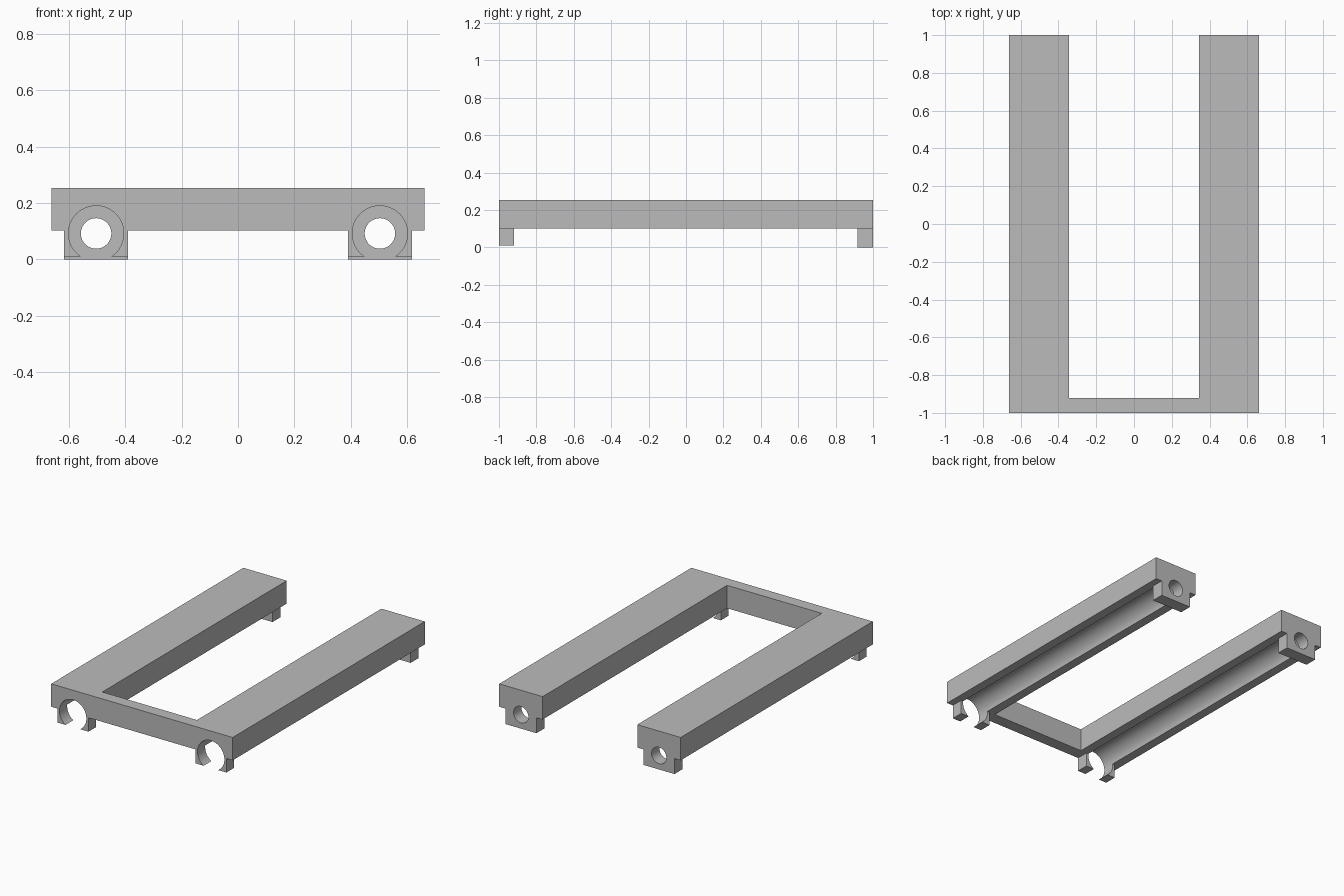
import bpy
import bmesh
from math import radians
from mathutils import Matrix

cube = bpy.data.objects.get("Cube")
if cube:
    bpy.data.objects.remove(cube, do_unlink=True)

grey = bpy.data.materials.new("plain_grey")
grey.use_nodes = True
colour = (0.5, 0.5, 0.5, 1)
grey.diffuse_color = colour
grey.node_tree.nodes["Principled BSDF"].inputs["Base Color"].default_value = colour

RAIL_X, RAIL_HALF, FOOT_HALF = 0.503, 0.158, 0.113
BASE, TOP = 0.102, 0.253
BORE_Z = 0.092
FRONT_WALL, BACK_WALL = -0.92, 0.917


def make_object(name, bm):
    bmesh.ops.recalc_face_normals(bm, faces=bm.faces)
    mesh = bpy.data.meshes.new(name)
    bm.to_mesh(mesh)
    bm.free()
    mesh.materials.append(grey)
    obj = bpy.data.objects.new(name, mesh)
    bpy.context.collection.objects.link(obj)
    return obj


def box(name, x0, x1, y0, y1, z0, z1):
    bm = bmesh.new()
    bmesh.ops.create_cube(bm, size=1)
    bmesh.ops.scale(bm, vec=(x1 - x0, y1 - y0, z1 - z0), verts=bm.verts)
    bmesh.ops.translate(bm, vec=((x0 + x1) / 2, (y0 + y1) / 2, (z0 + z1) / 2), verts=bm.verts)
    return make_object(name, bm)


def bore(name, x, radius, y0, y1):
    bm = bmesh.new()
    spot = Matrix.Translation((x, (y0 + y1) / 2, BORE_Z)) @ Matrix.Rotation(radians(90), 4, "X")
    bmesh.ops.create_cone(bm, cap_ends=True, segments=64, radius1=radius,
                          radius2=radius, depth=y1 - y0, matrix=spot)
    return make_object(name, bm)


def combine(target, tool, operation):
    # Apply a boolean and discard its helper
    tool.hide_render = True
    mod = target.modifiers.new(operation.lower(), "BOOLEAN")
    mod.operation, mod.solver, mod.object = operation, "EXACT", tool
    bpy.ops.object.select_all(action="DESELECT")
    bpy.context.view_layer.objects.active = target
    target.select_set(True)
    bpy.ops.object.modifier_apply(modifier=mod.name)
    bpy.data.objects.remove(tool, do_unlink=True)


# U-shaped frame: two rails joined by a thin front crossbar
outer, inner = RAIL_X + RAIL_HALF, RAIL_X - RAIL_HALF
outline = [(-outer, -1), (outer, -1), (outer, 1), (inner, 1),
           (inner, FRONT_WALL), (-inner, FRONT_WALL), (-inner, 1), (-outer, 1)]
bm = bmesh.new()
face = bm.faces.new([bm.verts.new((x, y, BASE)) for x, y in outline])
top = bmesh.ops.extrude_face_region(bm, geom=[face])
bmesh.ops.translate(bm, vec=(0, 0, TOP - BASE),
                    verts=[v for v in top["geom"] if isinstance(v, bmesh.types.BMVert)])
frame = make_object("channel_frame", bm)

for side in (-1, 1):
    x = side * RAIL_X
    # Open front clip and solid rear end block
    combine(frame, box("front_clip", x - FOOT_HALF, x + FOOT_HALF,
                       -1, FRONT_WALL, 0.01, BASE + 0.05), "UNION")
    combine(frame, box("rear_block", x - FOOT_HALF, x + FOOT_HALF,
                       BACK_WALL, 1, 0, BASE + 0.05), "UNION")
    # Wide rod channel and narrow hole through the rear wall
    combine(frame, bore("rod_channel", x, 0.098, -1.1, BACK_WALL), "DIFFERENCE")
    combine(frame, bore("rear_hole", x, 0.054, BACK_WALL - 0.1, 1.1), "DIFFERENCE")

bpy.ops.object.shade_smooth_by_angle(angle=radians(30))
